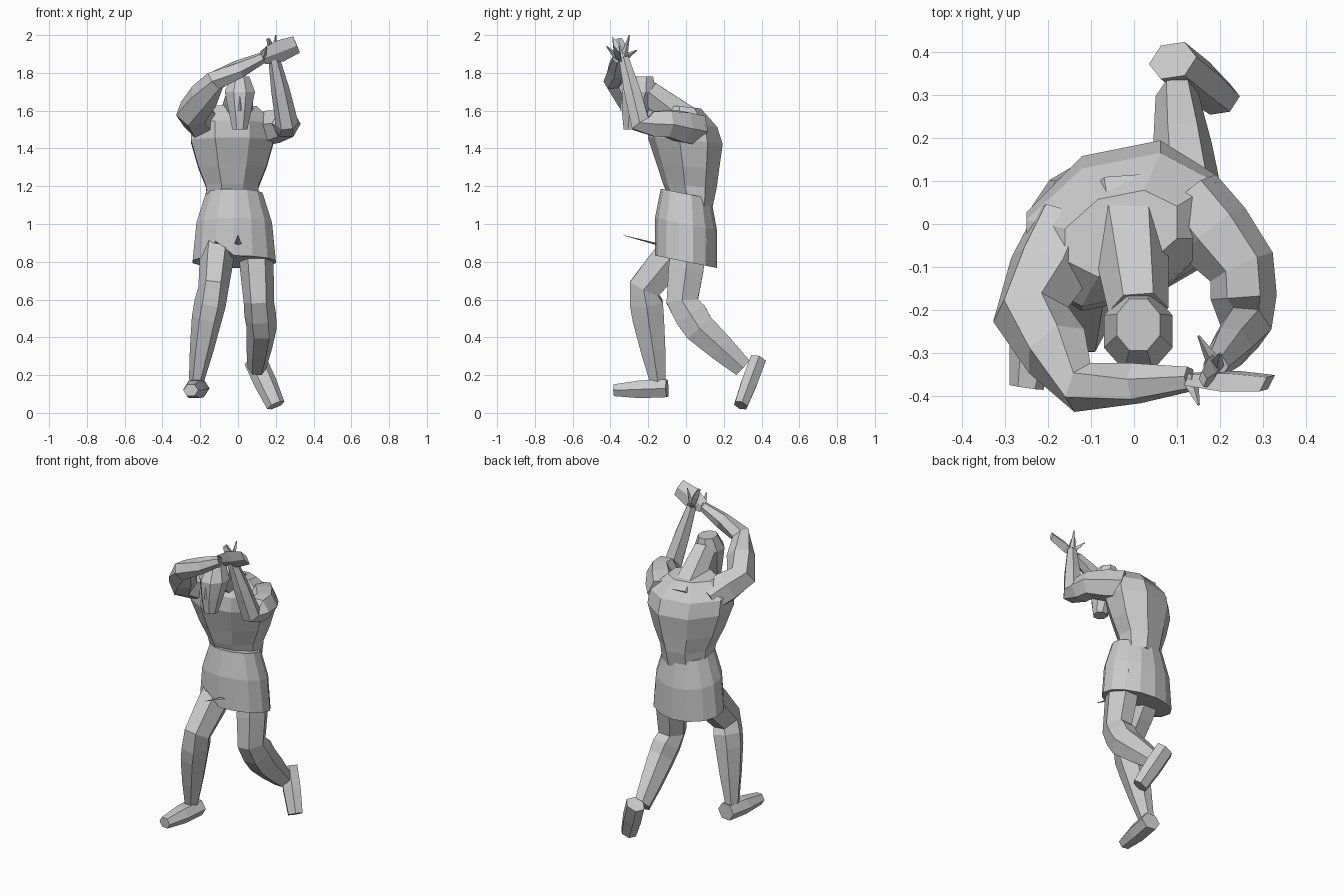
import bpy
import bmesh
from math import cos, sin, pi
from mathutils import Vector

default_cube = bpy.data.objects.get("Cube")
if default_cube:
    bpy.data.objects.remove(default_cube, do_unlink=True)

clay = bpy.data.materials.new("plain grey")
clay.use_nodes = True
grey = (0.6, 0.6, 0.6, 1)
clay.diffuse_color = grey
clay.node_tree.nodes["Principled BSDF"].inputs["Base Color"].default_value = grey


def skin_rings(name, rings):
    """Bridge a list of point rings into one closed, flat-shaded object."""
    bm = bmesh.new()
    loops = [[bm.verts.new(point) for point in ring] for ring in rings]
    for lower, upper in zip(loops, loops[1:]):
        for i in range(len(lower)):
            bm.faces.new((lower[i - 1], lower[i], upper[i], upper[i - 1]))
    bm.faces.new(loops[0])
    bm.faces.new(loops[-1])
    bmesh.ops.recalc_face_normals(bm, faces=bm.faces)
    mesh = bpy.data.meshes.new(name)
    bm.to_mesh(mesh)
    bm.free()
    mesh.materials.append(clay)
    part = bpy.data.objects.new(name, mesh)
    bpy.context.collection.objects.link(part)
    return part


def limb(name, joints, radii, side_axis=(1, 0, 0), flatness=1, bulge=1, sides=6):
    """Tube through the joints, with a muscle ring midway along each bone."""
    joints = [Vector(joint) for joint in joints]
    centres, sizes = [joints[0]], [radii[0]]
    for i in range(1, len(joints)):
        centres += [(joints[i - 1] + joints[i]) / 2, joints[i]]
        sizes += [bulge * (radii[i - 1] + radii[i]) / 2, radii[i]]
    rings = []
    for i, centre in enumerate(centres):
        before = centres[max(i - 1, 0)]
        after = centres[min(i + 1, len(centres) - 1)]
        along = (after - before).normalized()
        across = Vector(side_axis)
        across = (across - along * across.dot(along)).normalized()
        outward = along.cross(across) * flatness
        angles = [2 * pi * k / sides for k in range(sides)]
        rings.append([centre + sizes[i] * (across * cos(angle) + outward * sin(angle))
                      for angle in angles])
    return skin_rings(name, rings)


def stack(name, centre, layers, sides=8, slope=0, turn=0, lean=0):
    """Stacked rings; each layer is height, half width and half depth."""
    rings = []
    widen = 1 / cos(pi / sides)
    base_height = layers[0][0]
    for height, half_width, half_depth in layers:
        ring = []
        for k in range(sides):
            angle = 2 * pi * (k + 0.5) / sides
            dx = cos(angle) * widen * half_width
            dy = sin(angle) * widen * half_depth
            shift = turn * dx + lean * (height - base_height)
            ring.append((centre[0] + dx, centre[1] + dy + shift, height + slope * dy))
        rings.append(ring)
    return skin_rings(name, rings)


# Trunk, turned so that one shoulder leads
stack("torso", (-.03, .03), [
    (1.1, .13, .1),
    (1.2, .14, .13),
    (1.3, .18, .15),
    (1.44, .22, .18),
    (1.53, .22, .16),
    (1.62, .13, .09),
], slope=-.1, turn=.2, lean=-.1)

# Tunic skirt, with a notch and a loose tip in the front hem
skirt = stack("skirt", (-.02, 0), [
    (.8, .22, .16),
    (1, .2, .16),
    (1.16, .15, .13),
], sides=14, slope=-.2)
hem = [vert for vert in skirt.data.vertices if vert.co.z < .9]
for vert in hem:
    if vert.co.y < -.1 and -.16 < vert.co.x < -.05:
        vert.co.z += .08
limb("hem_tip", [(0, -.14, .89), (0, -.33, .94)], [.02, .003], flatness=.3, sides=4)

# Neck and head, leaning forward
limb("neck", [(-.02, .06, 1.5), (.01, -.2, 1.7)], [.1, .07])
stack("head", (.01, -.29), [
    (1.5, .04, .04),
    (1.6, .06, .07),
    (1.7, .08, .09),
    (1.78, .05, .06),
], lean=.2)
limb("nose", [(.01, -.33, 1.6), (.01, -.33, 1.68)], [.02, .01], sides=4)

# Arms: the right folds across the brow, the left is raised from a low elbow
right_wrist = (.13, -.36, 1.88)
left_wrist = (.19, -.33, 1.88)
limb("right_arm",
     [(-.15, 0, 1.5), (-.24, -.21, 1.59), (-.12, -.38, 1.76), right_wrist],
     [.09, .09, .06, .03], side_axis=(.3, .2, 1), bulge=1.1)
limb("left_arm",
     [(.12, .06, 1.5), (.25, -.1, 1.53), (.26, -.24, 1.53), left_wrist],
     [.09, .08, .06, .03], bulge=1.1)

# Hands: flat palms with pointed fingers
limb("right_hand", [right_wrist, (.31, -.37, 1.95)], [.04, .05],
     side_axis=(0, -.4, 1), flatness=.3, bulge=1.4, sides=4)
limb("left_hand", [left_wrist, (.16, -.36, 1.98)], [.03, .02],
     side_axis=(0, 1, 0), flatness=.5, bulge=1.4, sides=4)
for name, root, tip in (
    ("right_thumb", right_wrist, (.15, -.42, 1.94)),
    ("left_finger", left_wrist, (.2, -.3, 2)),
    ("left_thumb", left_wrist, (.15, -.26, 1.92)),
):
    limb(name, [root, tip], [.02, .003], sides=4)

# Legs: the right steps forward, the left trails with its heel raised
limb("right_leg",
     [(-.1, .01, .93), (-.13, -.22, .66), (-.165, -.2, .5), (-.22, -.15, .17)],
     [.09, .08, .08, .04], flatness=1.2, bulge=1.05)
limb("left_leg",
     [(.09, .02, .93), (.11, -.02, .59), (.125, .07, .45), (.1, .3, .24)],
     [.09, .08, .08, .05], flatness=1.2, bulge=1.05)
limb("right_foot", [(-.21, -.1, .13), (-.25, -.38, .12)], [.06, .04],
     flatness=.9, bulge=1.2)
limb("left_foot", [(.09, .38, .28), (.2, .29, .04)], [.06, .05],
     flatness=.8, bulge=1.1)
